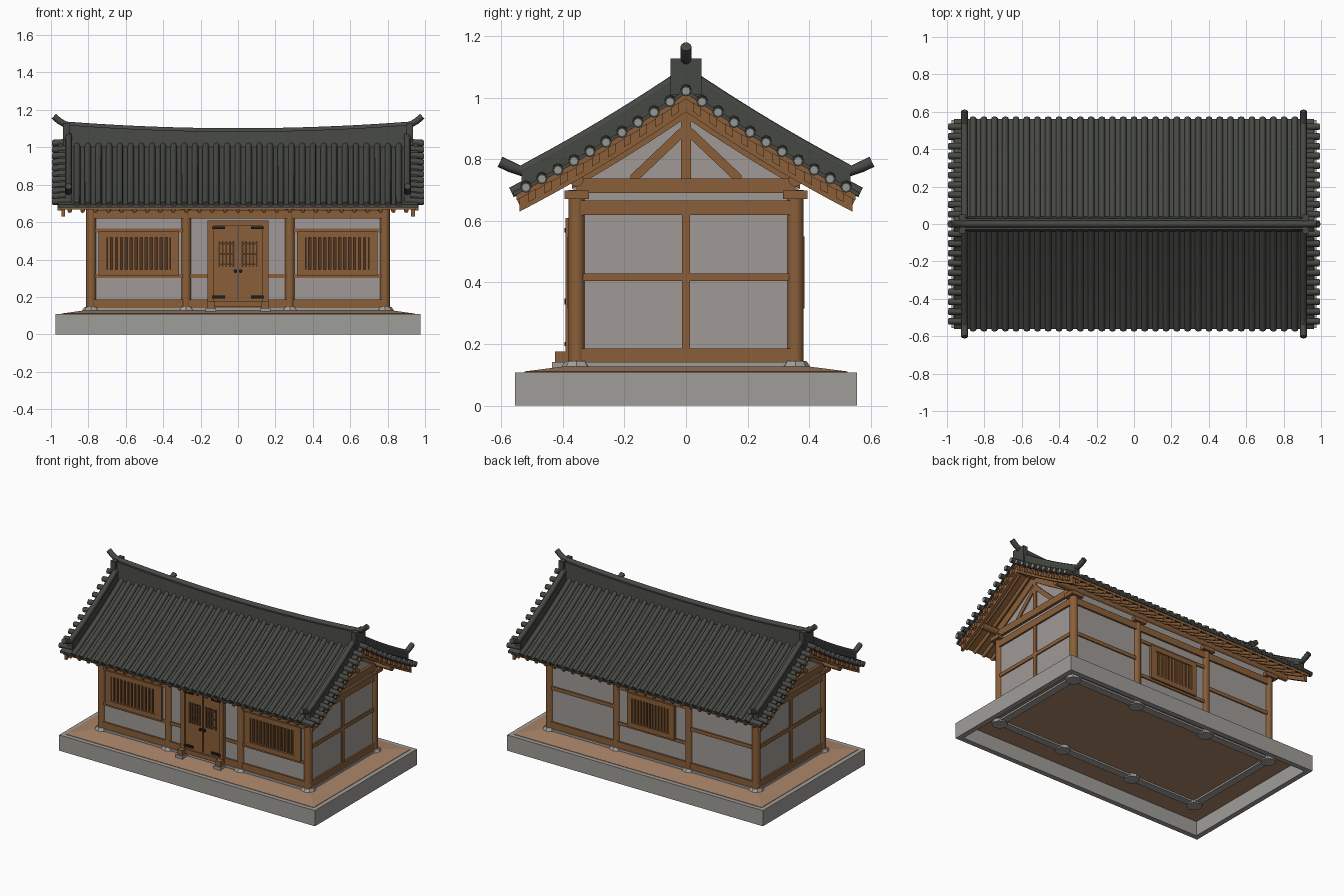
import bpy, bmesh, math
from mathutils import Vector

if "Cube" in bpy.data.objects:
    bpy.data.objects.remove(bpy.data.objects["Cube"], do_unlink=True)


def material(name, rgb):
    lin = [((c / 255 + 0.055) / 1.055) ** 2.4 for c in rgb] + [1.0]
    m = bpy.data.materials.new(name)
    m.use_nodes = True
    m.diffuse_color = lin
    b = m.node_tree.nodes["Principled BSDF"]
    b.inputs["Base Color"].default_value = lin
    b.inputs["Roughness"].default_value = 0.9
    return m


STONE = material("grey stone", (160, 157, 153))
PLASTER = material("grey plaster", (160, 154, 150))
WOOD = material("brown wood", (138, 95, 57))
DARK = material("dark wood", (78, 54, 34))
TILE = material("charcoal tile", (70, 72, 67))
DISC = material("pale tile end", (150, 152, 150))
EARTH = material("packed earth", (170, 133, 105))
IRON = material("black iron", (32, 30, 28))

SIDES = (1, -1)
PX, PX2, PY = 0.785, 0.277, 0.355      # post positions


def part(name, mat, build, smooth=False):
    """Make one object; build(bm) fills its mesh."""
    bm = bmesh.new()
    build(bm)
    bmesh.ops.recalc_face_normals(bm, faces=bm.faces)
    me = bpy.data.meshes.new(name)
    bm.to_mesh(me)
    bm.free()
    me.materials.append(mat)
    ob = bpy.data.objects.new(name, me)
    bpy.context.collection.objects.link(ob)
    if smooth:
        bpy.ops.object.select_all(action='DESELECT')
        ob.select_set(True)
        bpy.context.view_layer.objects.active = ob
        bpy.ops.object.shade_smooth_by_angle(angle=math.radians(50))
    return ob


def loft(bm, rings):
    vs = [[bm.verts.new(p) for p in r] for r in rings]
    n = len(vs[0])
    for a, b in zip(vs, vs[1:]):
        for i in range(n):
            bm.faces.new((a[i], a[(i + 1) % n], b[(i + 1) % n], b[i]))
    bm.faces.new(vs[0])
    bm.faces.new(vs[-1][::-1])


def rect(x, y, z):
    return [(-x, -y, z), (x, -y, z), (x, y, z), (-x, y, z)]


def box(bm, x0, x1, y0, y1, z0, z1):
    loft(bm, [[(x0, y0, z), (x1, y0, z), (x1, y1, z), (x0, y1, z)] for z in (z0, z1)])


def tube(bm, pts, radii, side, n=8):
    """Round sweep along a planar path; side is the normal of its plane."""
    pts, side, rings = [Vector(p) for p in pts], Vector(side), []
    for i, p in enumerate(pts):
        t = (pts[min(i + 1, len(pts) - 1)] - pts[max(i - 1, 0)]).normalized()
        up = t.cross(side)
        r = radii[i] if isinstance(radii, list) else radii
        rings.append([p + r * (math.cos(a) * side + math.sin(a) * up)
                      for a in (math.tau * k / n for k in range(n))])
    loft(bm, rings)


def band(bm, ys, lo, hi, x0, x1):
    """Strip running in y between two height functions."""
    loft(bm, [[(x0, y, lo(y)), (x1, y, lo(y)), (x1, y, hi(y)), (x0, y, hi(y))] for y in ys])


def roof(y, d=0.0):
    y = abs(y)
    return 1.02 - 0.68 * y + 0.15 * y * y + d


def steps(a, b, n):
    return [a + (b - a) * i / n for i in range(n + 1)]


def frame(bm, x0, x1, y0, y1, z0, z1, bx, bz):
    box(bm, x0, x0 + bx, y0, y1, z0, z1)
    box(bm, x1 - bx, x1, y0, y1, z0, z1)
    box(bm, x0 + bx, x1 - bx, y0, y1, z0, z0 + bz)
    box(bm, x0 + bx, x1 - bx, y0, y1, z1 - bz, z1)


# Platform: hollow stone rim, earth floor and stone sills
def platform(bm):
    X, Y, t, h = 0.975, 0.555, 0.035, 0.108
    for s in SIDES:
        box(bm, -X, X, *sorted((s * Y, s * (Y - t))), 0, h)
        box(bm, *sorted((s * X, s * (X - t))), t - Y, Y - t, 0, h)


part("platform_rim", STONE, platform)
part("earth_floor", EARTH, lambda bm: loft(bm, [
    rect(0.945, 0.525, 0.1), rect(0.945, 0.525, 0.111), rect(0.83, 0.4, 0.127)]))


def ring_beams(bm, z0, z1, t):
    for s in SIDES:
        box(bm, -PX, PX, s * PY - t, s * PY + t, z0, z1)
        box(bm, s * PX - t, s * PX + t, -PY, PY, z0, z1)


part("stone_sill", STONE, lambda bm: ring_beams(bm, 0.088, 0.142, 0.026))
POSTS = [(x, s * PY) for s in SIDES for x in (-PX, -PX2, PX2, PX)]


def footings(bm):
    for x, y in POSTS:
        tube(bm, [(x, y, 0.08), (x, y, 0.125), (x, y, 0.145)], [0.05, 0.05, 0.036], (1, 0, 0))
    for s in SIDES:
        box(bm, s * 0.145 - 0.028, s * 0.145 + 0.028, -0.435, -0.37, 0.11, 0.142)


part("footing_stones", STONE, footings)
part("posts", WOOD, lambda bm: [tube(
    bm, [(x, y, 0.142), (x, y, 0.7)], 0.027, (1, 0, 0), 16) for x, y in POSTS], True)


# Walls and timber frame
def walls(bm):
    for s in SIDES:
        box(bm, -PX, PX, s * PY - 0.01, s * PY + 0.01, 0.13, 0.765)
        band(bm, steps(-PY, PY, 16), lambda y: 0.13, lambda y: roof(y, -0.015),
             s * PX - 0.01, s * PX + 0.01)


part("plaster_walls", PLASTER, walls)


def timbers(bm):
    ring_beams(bm, 0.14, 0.186, 0.021)
    ring_beams(bm, 0.62, 0.666, 0.022)
    for x, y in POSTS:
        box(bm, x - 0.045, x + 0.045, y - 0.04, y + 0.04, 0.672, 0.698)
    for s in SIDES:
        x0, x1 = s * PX - 0.018, s * PX + 0.018
        # gable wall grid and truss
        box(bm, x0, x1, -PY, PY, 0.405, 0.43)
        box(bm, x0, x1, -0.013, 0.013, 0.186, 0.62)
        box(bm, x0 - 0.01, x1 + 0.01, -PY, PY, 0.69, 0.737)
        box(bm, x0, x1, -0.016, 0.016, 0.737, 0.97)
        for d in SIDES:
            band(bm, [d * 0.012, d * 0.18], lambda y: 0.88 - abs(y) * 0.95,
                 lambda y: 0.92 - abs(y) * 0.95, x0, x1)
            band(bm, [d * y for y in steps(0, 0.37, 6)], lambda y: roof(y, -0.085),
                 lambda y: roof(y, -0.015), x0, x1)
        # long wall rails
        front, back = (-PY - 0.018, -PY + 0.018), (PY - 0.018, PY + 0.018)
        bay = sorted((s * PX, s * PX2))
        for z in (0.3, 0.545):
            box(bm, *bay, *front, z, z + 0.022)
            box(bm, -PX2, PX2, *back, z, z + 0.022)
        box(bm, *bay, *back, 0.405, 0.43)
        box(bm, *sorted((s * PX2, s * 0.15)), *front, 0.3, 0.322)


part("timber_frame", WOOD, timbers)


# Barred windows
def window(name, cx, s, half, bx):
    def y(a, b):
        return sorted((s * (PY + a), s * (PY + b)))
    z0, z1 = 0.315, 0.55
    part(name + "_frame", WOOD, lambda bm: frame(
        bm, cx - half, cx + half, *y(0.005, 0.03), z0, z1, bx, 0.033))
    part(name + "_backing", DARK, lambda bm: box(
        bm, cx - half + bx, cx + half - bx, *y(0.005, 0.012), z0 + 0.03, z1 - 0.03))
    n, w = 13, half - bx
    part(name + "_bars", WOOD, lambda bm: [box(
        bm, x - 0.007, x + 0.007, *y(0.01, 0.024), z0 + 0.03, z1 - 0.03)
        for x in steps(cx - w * 0.94, cx + w * 0.94, n - 1)])


window("left_window", 0.53, -1, 0.215, 0.045)
window("right_window", -0.53, -1, 0.215, 0.045)
window("back_window", 0, 1, 0.18, 0.035)


# Double door
def door(bm):
    frame(bm, -0.162, 0.162, -0.392, -0.345, 0.145, 0.61, 0.03, 0.03)
    for s in SIDES:
        box(bm, *sorted((s * 0.003, s * 0.132)), -0.382, -0.35, 0.175, 0.58)
        box(bm, s * 0.145 - 0.02, s * 0.145 + 0.02, -0.425, -0.38, 0.14, 0.176)


part("door", WOOD, door)


def lattice(bm):
    for s in SIDES:
        for x in steps(0.025, 0.1, 4):
            box(bm, s * x - 0.005, s * x + 0.005, -0.387, -0.381, 0.36, 0.5)
        for z in (0.375, 0.43, 0.485):
            box(bm, *sorted((s * 0.02, s * 0.105)), -0.387, -0.381, z - 0.005, z + 0.005)


part("door_lattice", DARK, lattice)


def fittings(bm):
    for s in SIDES:
        for z in (0.2, 0.57):
            box(bm, *sorted((s * 0.07, s * 0.14)), -0.395, -0.381, z - 0.007, z + 0.007)
        tube(bm, [(s * 0.014, -0.38, 0.338), (s * 0.014, -0.395, 0.338)], 0.01, (1, 0, 0))


part("door_fittings", IRON, fittings)


# Roof timbers
def purlins(bm):
    for y, z in ((PY, 0.733), (-PY, 0.733), (0, 0.975)):
        tube(bm, [(-0.93, y, z), (0.93, y, z)], 0.022, (0, 1, 0), 12)
    for x in steps(-0.9, 0.9, 26):
        for s in SIDES:
            tube(bm, [(x, s * y, roof(y, -0.034)) for y in steps(0.02, 0.545, 5)], 0.012, (1, 0, 0))


part("purlins_and_rafters", WOOD, purlins, True)
part("soffit_boards", WOOD, lambda bm: band(
    bm, steps(-0.55, 0.55, 24), lambda y: roof(y, -0.024), lambda y: roof(y, -0.006), -0.95, 0.95))


def bargeboards(bm):
    for s in SIDES:
        band(bm, steps(-0.54, 0.54, 24), lambda y: roof(y, -0.066),
             lambda y: roof(y, -0.02), *sorted((s * 0.925, s * 0.945)))
        for d in SIDES:
            for y in steps(0.035, 0.5, 9):
                band(bm, [d * (y - 0.012), d * (y + 0.012)], lambda v: roof(v, -0.05),
                     lambda v: roof(v, -0.02), *sorted((s * 0.94, s * 0.965)))


part("bargeboards", WOOD, bargeboards)

# Tiled roof
part("tile_bed", TILE, lambda bm: band(
    bm, steps(-0.562, 0.562, 24), lambda y: roof(y, -0.006), lambda y: roof(y, 0.008), -0.962, 0.962))


def tile_rows(bm):
    for s in SIDES:
        for x in steps(-0.86, 0.86, 30):
            tube(bm, [(x, s * y, roof(y, 0.01)) for y in steps(0, 0.567, 8)], 0.017, (1, 0, 0))
        for y in steps(-0.52, 0.52, 20):    # short tiles over the gable edges
            tube(bm, [(s * 0.9, y, roof(y, 0.008)), (s * 0.992, y, roof(y, 0.002))], 0.018, (0, 1, 0))


part("tile_rows", TILE, tile_rows, True)
part("gable_tile_ends", DISC, lambda bm: [tube(
    bm, [(s * 0.99, y, roof(y, 0.002)), (s * 0.995, y, roof(y, 0.002))], 0.012, (0, 1, 0))
    for s in SIDES for y in steps(-0.52, 0.52, 20)])


def descending_ridges(bm):
    for sx in SIDES:
        for s in SIDES:
            ys = [s * y for y in steps(0.02, 0.535, 10)]
            band(bm, ys, lambda y: roof(y), lambda y: roof(y, 0.06),
                 *sorted((sx * 0.887, sx * 0.925)))
            pts = [(sx * 0.906, y, roof(y, 0.063)) for y in ys]
            pts += [(sx * 0.906, s * 0.57, 0.776), (sx * 0.906, s * 0.604, 0.792)]
            tube(bm, pts, 0.018, (1, 0, 0))


part("descending_ridges", TILE, descending_ridges, True)


def crest(x):
    return 1.085 + 0.034 * (x / 0.9) ** 2


def main_ridge(bm):
    xs = steps(-0.92, 0.92, 24)
    loft(bm, [[(x, -0.042, 0.99), (x, 0.042, 0.99), (x, 0.03, crest(x)), (x, -0.03, crest(x))]
              for x in xs])
    for s in SIDES:
        box(bm, *sorted((s * 0.9, s * 0.935)), -0.05, 0.05, 1.01, 1.127)
    cap = [(x, 0, crest(x)) for x in xs]
    tips = [(0.955, 0, 1.14), (0.985, 0, 1.166)]
    tube(bm, [(-x, y, z) for x, y, z in tips[::-1]] + cap + tips, 0.018, (0, 1, 0), 10)


part("main_ridge", TILE, main_ridge, True)
